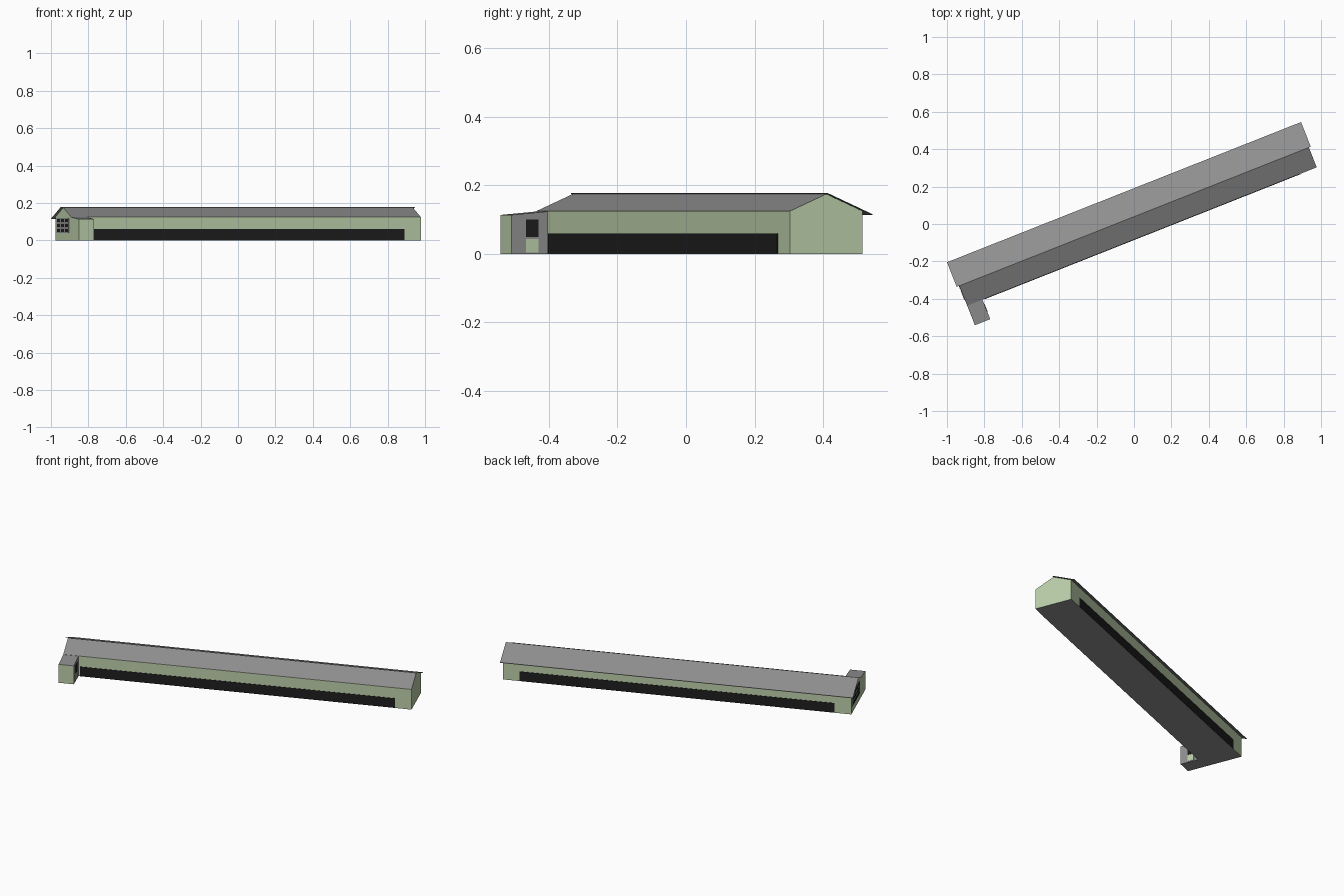
import bpy, bmesh, math
from mathutils import Matrix

if "Cube" in bpy.data.objects:
    bpy.data.objects.remove(bpy.data.objects["Cube"])

# Local axes: x runs along the barn, y across it; everything is turned by TURN
TURN = Matrix.Rotation(math.radians(21.6), 4, 'Z')


def material(name, rgb):
    m = bpy.data.materials.new(name)
    m.diffuse_color = (*rgb, 1)
    m.use_nodes = True
    m.node_tree.nodes["Principled BSDF"].inputs["Base Color"].default_value = m.diffuse_color
    return m


GREEN = material("pale_green", (0.50, 0.63, 0.40))
GREY = material("roof_grey", (0.275, 0.275, 0.275))
BLACK = material("black", (0.013, 0.013, 0.013))


def prism(name, profile, x0, x1, mats, rule=None):
    """Extrude a (y, z) profile along x; rule(face) gives the material index."""
    bm = bmesh.new()
    a = [bm.verts.new((x0, y, z)) for y, z in profile]
    b = [bm.verts.new((x1, y, z)) for y, z in profile]
    bm.faces.new(a)
    bm.faces.new(b)
    n = len(profile)
    for i in range(n):
        j = (i + 1) % n
        bm.faces.new((a[i], a[j], b[j], b[i]))
    bmesh.ops.recalc_face_normals(bm, faces=bm.faces)
    bm.normal_update()
    if rule:
        for f in bm.faces:
            f.material_index = rule(f)
    me = bpy.data.meshes.new(name)
    bm.to_mesh(me)
    bm.free()
    for m in mats:
        me.materials.append(m)
    ob = bpy.data.objects.new(name, me)
    ob.matrix_world = TURN
    bpy.context.collection.objects.link(ob)
    return ob


def box(name, x, y, z, mat):
    profile = [(y[0], z[0]), (y[1], z[0]), (y[1], z[1]), (y[0], z[1])]
    return prism(name, profile, x[0], x[1], [mat])


X0, X1 = -0.99, 1.02            # gable ends
YF, YR, YB = -0.078, 0.0365, 0.151   # front wall, ridge, back wall
EAVE, RIDGE = 0.125, 0.175


def sloped_or_floor(f):
    return 1 if abs(f.normal.z) > 0.5 else 0


# Main hall with grey roof slopes and floor
prism("main_hall", [(YF, 0), (YB, 0), (YB, EAVE), (YR, RIDGE), (YF, EAVE)],
      X0, X1, [GREEN, GREY], sloped_or_floor)

# Overhanging sheet on the back slope
prism("back_roof_sheet",
      [(YR, RIDGE + 0.003), (0.178, 0.116), (0.178, 0.114), (YR, RIDGE + 0.001)],
      -1.005, 1.031, [GREY])

# Long black openings low on both long walls
for name, y in (("front_opening", YF), ("back_opening", YB)):
    box(name, (-0.892, 0.925), (y - 0.002, y + 0.002), (0.001, 0.06), BLACK)

# Entrance annex: shed roof, grey door side
prism("entrance_annex",
      [(-0.19, 0), (YF, 0), (YF, EAVE - 0.001), (-0.19, 0.114)],
      X0, -0.902, [GREEN, GREY],
      lambda f: 1 if abs(f.normal.z) > 0.5 or f.normal.x > 0.5 else 0)
box("door_window", (-0.903, -0.9), (-0.146, -0.106), (0.05, 0.1), BLACK)
box("door_panel", (-0.903, -0.9), (-0.146, -0.106), (0.005, 0.043), GREEN)

# Gridded window in the left gable
WY, WZ, COLS, ROWS = (-0.045, 0.13), (0.04, 0.12), 3, 3
box("gable_window_frame", (X0 - 0.002, X0 + 0.001), WY, WZ, GREY)
dy, dz, gap = (WY[1] - WY[0]) / COLS, (WZ[1] - WZ[0]) / ROWS, 0.006
for c in range(COLS):
    for r in range(ROWS):
        y, z = WY[0] + c * dy, WZ[0] + r * dz
        box("gable_pane", (X0 - 0.003, X0), (y + gap, y + dy - gap),
            (z + gap, z + dz - gap), BLACK)
